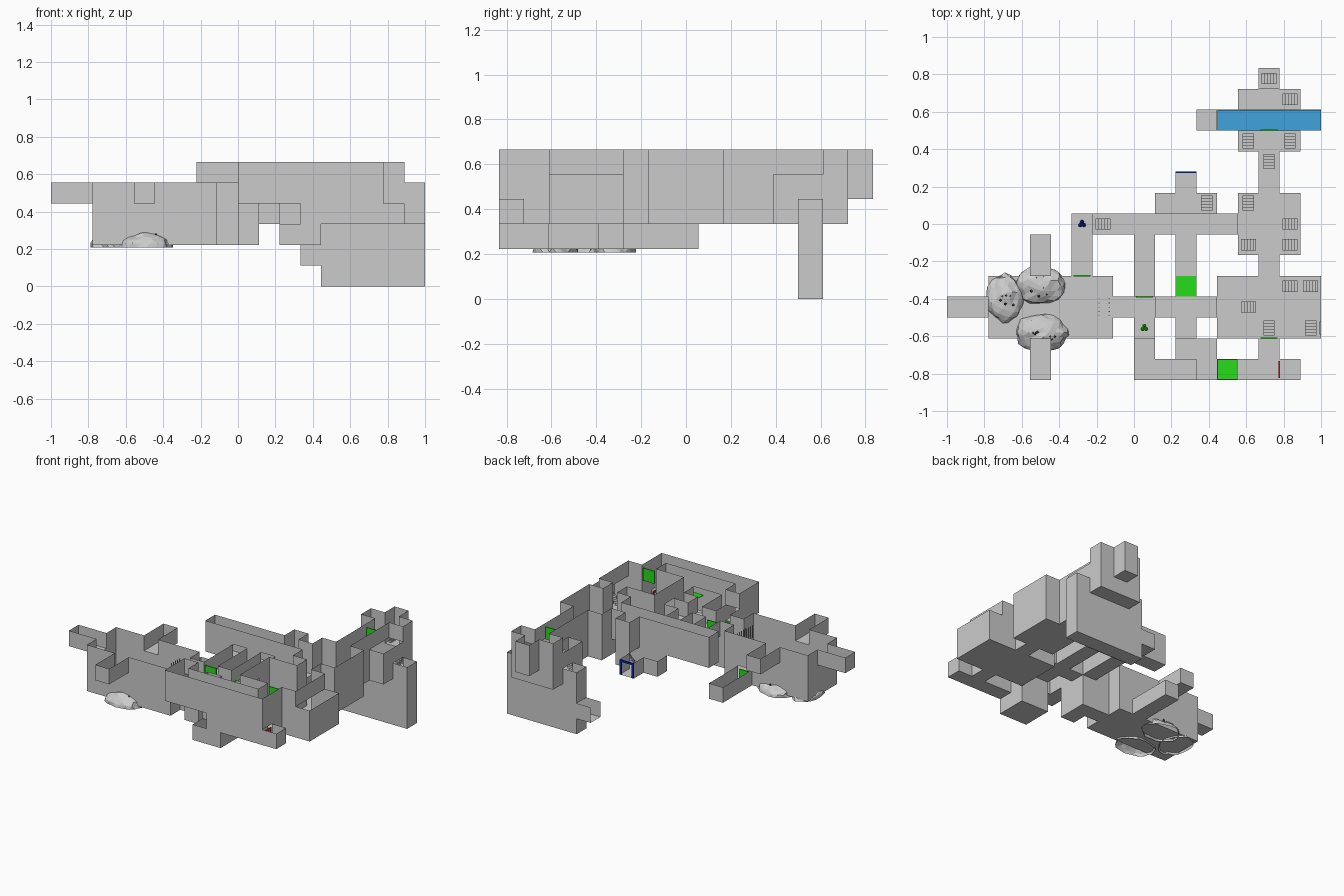
import bpy, bmesh, math, random
from mathutils import Vector, noise

if "Cube" in bpy.data.objects:
    bpy.data.objects.remove(bpy.data.objects["Cube"])

U = 1 / 9
random.seed(4)

def gx(i): return -1 + i * U
def gy(j): return -7.5 * U + j * U

def mat(name, rgb):
    m = bpy.data.materials.new(name)
    m.diffuse_color = (*rgb, 1)
    m.use_nodes = True
    m.node_tree.nodes["Principled BSDF"].inputs["Base Color"].default_value = m.diffuse_color
    return m

GREEN = mat("green", (0.02, 0.72, 0.01))
BLUE = mat("blue", (0.0, 0.02, 0.45))
RED = mat("red", (0.7, 0.02, 0.02))
WATER = mat("water", (0.05, 0.37, 0.72))
BLACK = mat("black", (0.02, 0.02, 0.02))

def finish(name, bm, m=None):
    me = bpy.data.meshes.new(name)
    bm.to_mesh(me)
    bm.free()
    ob = bpy.data.objects.new(name, me)
    bpy.context.collection.objects.link(ob)
    if m:
        me.materials.append(m)
    return ob

def add_box(bm, x0, x1, y0, y1, z0, z1):
    r = bmesh.ops.create_cube(bm, size=1)
    for v in r["verts"]:
        v.co = ((x0 + x1) / 2 + v.co.x * (x1 - x0),
                (y0 + y1) / 2 + v.co.y * (y1 - y0),
                (z0 + z1) / 2 + v.co.z * (z1 - z0))

# Room blocks in grid cells: column range, row range, floor level, top level
cells = set()
def room(i0, i1, j0, j1, lo, hi):
    for i in range(i0, i1 + 1):
        for j in range(j0, j1 + 1):
            for k in range(lo, hi):
                cells.add((i, j, k))

# west cave hall and its arms
room(2, 7, 2, 4, 2, 5)
room(0, 1, 3, 3, 4, 5)
room(4, 4, 0, 1, 4, 5)
room(4, 4, 5, 6, 4, 5)
room(6, 6, 5, 7, 2, 3)
# middle corridors
room(8, 9, 3, 3, 2, 5)
room(10, 12, 3, 3, 4, 5)
room(9, 9, 2, 2, 2, 5)
room(9, 9, 1, 1, 4, 6)
room(9, 9, 4, 6, 4, 5)
room(11, 11, 4, 6, 4, 5)
room(11, 11, 2, 2, 4, 5)
room(11, 12, 1, 1, 2, 5)
# front corridor
room(9, 11, 0, 0, 4, 6)
room(11, 11, 0, 0, 2, 3)
room(12, 12, 0, 0, 2, 6)
room(13, 15, 0, 0, 3, 6)
room(16, 16, 0, 0, 3, 4)
room(15, 15, 1, 1, 3, 6)
# long back corridor with side rooms
room(7, 13, 7, 7, 4, 6)
room(10, 11, 8, 8, 3, 4)
room(12, 12, 8, 8, 3, 6)
room(11, 11, 9, 9, 3, 4)
# east halls
room(13, 16, 2, 4, 3, 6)
room(17, 17, 2, 4, 3, 5)
room(15, 15, 5, 5, 3, 6)
room(14, 16, 6, 8, 3, 6)
room(15, 15, 9, 10, 3, 6)
room(14, 16, 11, 11, 3, 5)
room(15, 15, 11, 12, 3, 6)
# pool and tower behind it
room(13, 17, 12, 12, 0, 4)
room(14, 16, 12, 12, 0, 5)
room(12, 12, 12, 12, 1, 2)
room(14, 16, 13, 13, 3, 6)
room(15, 15, 14, 14, 4, 6)

# wall panels left out where a doorway leads outside
openings = {(11, 9, 3, 0, 1), (12, 12, 1, -1, 0)}

bm = bmesh.new()
def quad(pts):
    bm.faces.new([bm.verts.new(p) for p in pts])
for (i, j, k) in sorted(cells):
    x0, x1, y0, y1 = gx(i), gx(i + 1), gy(j), gy(j + 1)
    z0, z1 = k * U, (k + 1) * U
    if (i, j, k - 1) not in cells:
        quad([(x0, y0, z0), (x0, y1, z0), (x1, y1, z0), (x1, y0, z0)])
    for dx, dy, a, b in ((-1, 0, (x0, y1), (x0, y0)), (1, 0, (x1, y0), (x1, y1)),
                         (0, -1, (x0, y0), (x1, y0)), (0, 1, (x1, y1), (x0, y1))):
        if (i + dx, j + dy, k) not in cells and (i, j, k, dx, dy) not in openings:
            quad([(*a, z0), (*b, z0), (*b, z1), (*a, z1)])
bmesh.ops.remove_doubles(bm, verts=bm.verts, dist=1e-4)
bmesh.ops.dissolve_limit(bm, angle_limit=0.01, verts=bm.verts, edges=bm.edges)
finish("dungeon_shell", bm)

# Water sheet in the pool
bm = bmesh.new()
add_box(bm, gx(13) + .001, gx(18) - .001, gy(12) + .001, gy(13) - .001, 3 * U - .012, 3 * U - .01)
finish("pool_water", bm, WATER)

# Doors: frame of three bars, with an optional panel
def door(name, x, y, k, along_x, m, panel, w=.09, h=.09, t=.004):
    bm = bmesh.new()
    z = k * U + .001
    parts = [(-w / 2, -w / 2 + .014, 0, h), (w / 2 - .014, w / 2, 0, h),
             (-w / 2, w / 2, h - .014, h)]
    if panel:
        parts.append((-w / 2 + .014, w / 2 - .014, 0, h - .014))
    for a, b, c, d in parts:
        if along_x:
            add_box(bm, x + a, x + b, y - t, y + t, z + c, z + d)
        else:
            add_box(bm, x - t, x + t, y + a, y + b, z + c, z + d)
    finish(name, bm, m)

door("green_door_pool", gx(15.5), gy(12), 5, True, GREEN, True)
door("green_door_east", gx(15.5), gy(2), 5, True, GREEN, True)
door("green_door_middle", gx(9.5), gy(4), 4, True, GREEN, True)
door("green_door_west", gx(6.5), gy(5), 2, True, GREEN, True)
door("blue_doorway", gx(11.5), gy(10), 3, True, BLUE, False, .111, .108)
door("red_doorway", gx(16), gy(.5), 3, False, RED, False)
door("east_doorway", 1 - .004, gy(2.5), 3, False, None, False, .07, .085)

# Green hatches filling one cell each
for n, (i, j) in enumerate(((11, 4), (13, 0))):
    bm = bmesh.new()
    z = 4 * U + .004
    add_box(bm, gx(i) + .001, gx(i + 1) - .001, gy(j) + .001, gy(j + 1) - .001, z, z + .004)
    finish(f"green_hatch_{n}", bm, GREEN)

# Keys lying on the floor
def key(name, i, j, k, m):
    bm = bmesh.new()
    for a in range(3):
        r = bmesh.ops.create_icosphere(bm, subdivisions=1, radius=.012)
        t = math.radians(90 + 120 * a)
        for v in r["verts"]:
            v.co += Vector((gx(i) + .011 * math.cos(t), gy(j) + .011 * math.sin(t), k * U + .015))
    finish(name, bm, m)

key("blue_key", 6.5, 7.5, 2, BLUE)
key("green_key", 9.5, 2.5, 4, GREEN)

# Small flights of steps: cell, floor level, direction of climb
def stairs(name, i, j, k, axis, n=5):
    bm = bmesh.new()
    cx, cy, z = gx(i + .5), gy(j + .5), k * U + .001
    L, W = .08, .06
    for s in range(n):
        a = -L / 2 + L * s / n
        h = U * (s + 1) / n
        lo = z + h - U / n
        if axis == "x":
            add_box(bm, cx + a, cx + a + L / n, cy - W / 2, cy + W / 2, lo, z + h - .006)
        else:
            add_box(bm, cx - W / 2, cx + W / 2, cy + a, cy + a + L / n, lo, z + h - .006)
    finish(name, bm)

flights = [(15, 14, 4, "x"), (16, 13, 3, "x"), (14, 11, 3, "y"), (16, 11, 3, "y"),
           (15, 10, 3, "y"), (12, 8, 3, "y"), (14, 8, 3, "y"), (7, 7, 4, "x"),
           (16, 7, 3, "x"), (14, 6, 3, "x"), (16, 6, 3, "x"), (16, 4, 3, "x"),
           (17, 4, 3, "x"), (14, 3, 3, "x"), (15, 2, 3, "y"), (17, 2, 3, "y")]
for n, f in enumerate(flights):
    stairs(f"steps_{n}", *f)

# Barred railing at the mouth of the middle corridor
bm = bmesh.new()
for s in range(5):
    y = gy(3) + .01 + s * .0225
    add_box(bm, -.19, -.184, y - .002, y + .002, 4 * U, 4 * U + .09)
    add_box(bm, -.135, -.129, y - .002, y + .002, 4 * U, 4 * U + .05)
finish("railing", bm)

# Jagged rock mounds in the cave hall, with dark shards on top
def rock(name, cx, cy, rx, ry, h, seed):
    bm = bmesh.new()
    bmesh.ops.create_icosphere(bm, subdivisions=3, radius=1)
    low = [v for v in bm.verts if v.co.z < -.05]
    bmesh.ops.delete(bm, geom=low, context="VERTS")
    for v in bm.verts:
        d = 1 + .18 * noise.noise(v.co * 2.2 + Vector((seed, 0, 0)))
        p = v.co * d
        v.co = (cx + p.x * rx, cy + p.y * ry, .208 + max(p.z, 0) * h)
    finish(name, bm)
    sh = bmesh.new()
    for _ in range(7):
        a, r = random.uniform(0, 6.28), random.uniform(.1, .6)
        c = bmesh.ops.create_cone(sh, segments=4, radius1=.009, radius2=.003, depth=.012)
        for v in c["verts"]:
            v.co += Vector((cx + rx * r * math.cos(a), cy + ry * r * math.sin(a),
                            .208 + h * math.sqrt(1 - r * r)))
    finish(name + "_shards", sh, BLACK)

rock("rock_west", -.69, -.40, .10, .13, .075, 1.3)
rock("rock_north", -.50, -.33, .14, .105, .075, 5.1)
rock("rock_south", -.495, -.58, .145, .10, .08, 9.7)
